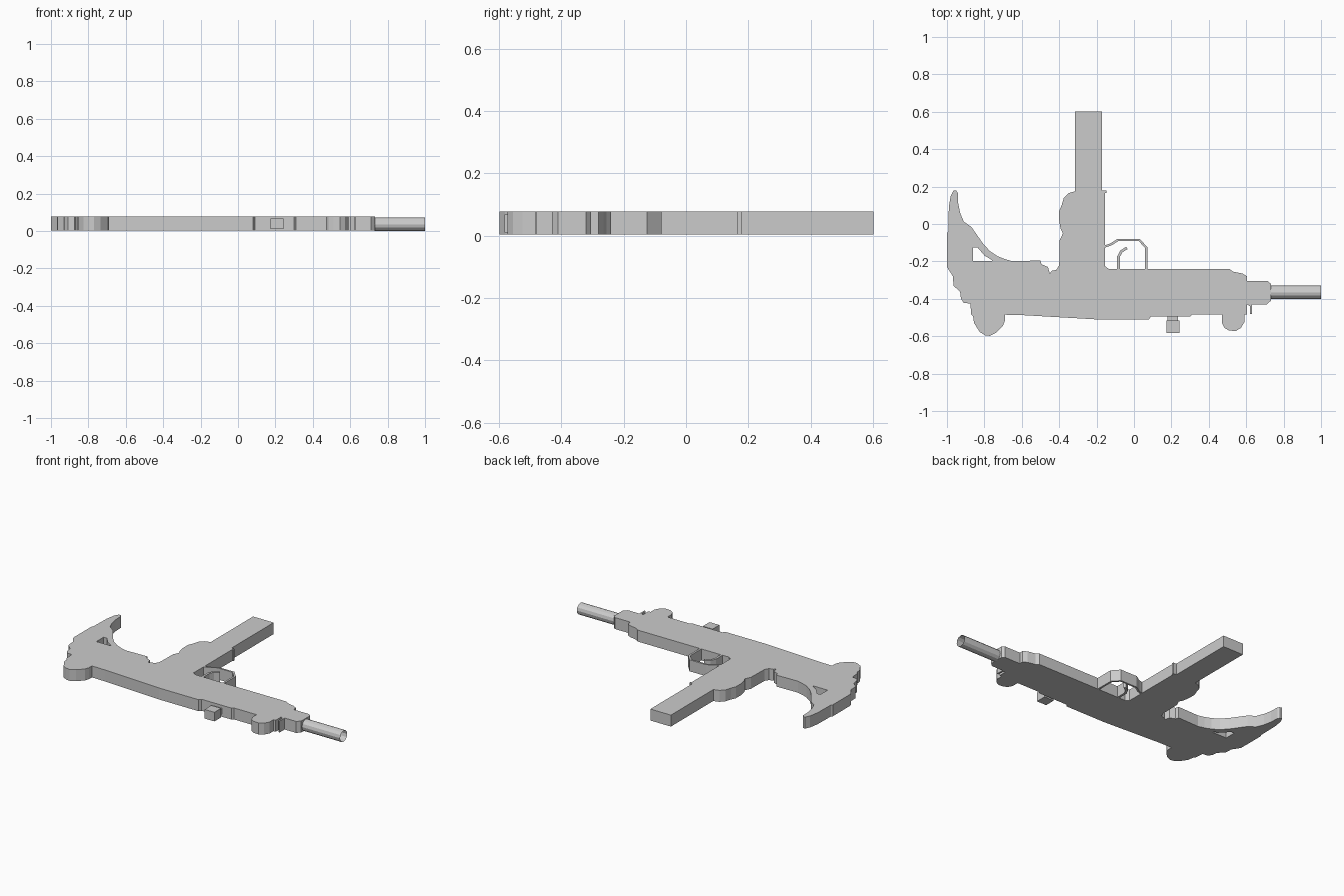
import bpy, bmesh, math
from mathutils import Vector

if "Cube" in bpy.data.objects:
    bpy.data.objects.remove(bpy.data.objects["Cube"])

Z0, Z1 = 0.004, 0.077


def make_object(name, bm):
    bmesh.ops.recalc_face_normals(bm, faces=bm.faces[:])
    mesh = bpy.data.meshes.new(name)
    bm.to_mesh(mesh)
    bm.free()
    obj = bpy.data.objects.new(name, mesh)
    bpy.context.collection.objects.link(obj)
    return obj


def slab(name, outline, seams=(), holes=(), z0=Z0, z1=Z1):
    """Flat part from an outline; seam edges touch another part and get no wall."""
    bm = bmesh.new()
    loops = [outline, *holes]
    rings = []
    for z in (z0, z1):
        edges, level = [], []
        for loop in loops:
            vs = [bm.verts.new((x, y, z)) for x, y in loop]
            edges += [bm.edges.new((vs[i - 1], vs[i])) for i in range(len(vs))]
            level.append(vs)
        bmesh.ops.triangle_fill(bm, edges=edges, use_beauty=True)
        rings.append(level)
    for k, (low, high) in enumerate(zip(*rings)):
        n = len(low)
        open_edges = {s % n for s in seams} if k == 0 else set()
        for i in range(n):
            if i not in open_edges:
                j = (i + 1) % n
                bm.faces.new((low[i], low[j], high[j], high[i]))
    bmesh.ops.dissolve_limit(bm, angle_limit=0.001, verts=bm.verts[:], edges=bm.edges[:]) if not holes else None
    return make_object(name, bm)


def strip(name, path, width, z0=Z0, z1=Z1):
    """Bent bar of even width following a path."""
    pts = [Vector(p) for p in path]
    left, right = [], []
    for i, p in enumerate(pts):
        a = (p - pts[i - 1]).normalized() if i else (pts[1] - p).normalized()
        b = (pts[i + 1] - p).normalized() if i < len(pts) - 1 else a
        t = (a + b).normalized()
        off = Vector((-t.y, t.x)) * (width / 2 / max(t.dot(a), 0.5))
        left.append(tuple(p + off))
        right.append(tuple(p - off))
    return slab(name, left + right[::-1], z0=z0, z1=z1)


# Shoulder stock with its small triangular opening
slab("stock", [
    (-.69, -.485), (-.69, -.188), (-.73, -.172), (-.77, -.145), (-.805, -.108),
    (-.835, -.065), (-.87, -.015), (-.91, .012), (-.93, .06), (-.94, .11),
    (-.942, .165), (-.95, .178), (-.965, .18), (-.98, .15), (-.99, .09),
    (-.993, -.04), (-1, -.05), (-1, -.23), (-.968, -.28), (-.965, -.33),
    (-.93, -.362), (-.925, -.40), (-.91, -.422), (-.875, -.425), (-.87, -.485)],
    seams=(0, -1),
    holes=[[(-.86, -.125), (-.837, -.125), (-.80, -.168), (-.76, -.192), (-.76, -.197), (-.86, -.197)]])

# Rear sight ears
slab("rear_sight", [
    (-.69, -.485), (-.87, -.485), (-.86, -.495), (-.855, -.53), (-.825, -.577),
    (-.795, -.595), (-.77, -.598), (-.735, -.58), (-.70, -.543), (-.69, -.515)], seams=(0,))

# Main housing
slab("receiver", [
    (-.69, -.188), (-.69, -.485), (-.6, -.487), (-.2, -.51), (.08, -.51),
    (.09, -.495), (.30, -.495), (.31, -.485), (.47, -.485), (.59, -.485),
    (.605, -.485), (.605, -.43), (.605, -.305), (.605, -.28), (.58, -.265),
    (.53, -.255), (.51, -.24), (-.135, -.24), (-.155, -.225), (-.40, -.22),
    (-.415, -.245), (-.44, -.25), (-.45, -.265), (-.46, -.23), (-.495, -.215),
    (-.50, -.195), (-.65, -.199)], seams=(0, 8, 11, 18))

# Front sight ears
slab("front_sight", [
    (.59, -.485), (.47, -.485), (.47, -.53), (.485, -.557), (.51, -.57),
    (.545, -.572), (.572, -.555), (.59, -.525)], seams=(0,))

# Barrel nut with its catch
slab("barrel_nut", [
    (.605, -.305), (.605, -.43), (.62, -.44), (.62, -.48), (.63, -.48),
    (.63, -.43), (.71, -.43), (.732, -.41), (.732, -.32), (.715, -.305)], seams=(0,))

# Hand grip and magazine
slab("grip", [
    (-.40, -.22), (-.155, -.225), (-.155, .165), (-.148, .165), (-.148, .178),
    (-.17, .178), (-.315, .175), (-.35, .165), (-.375, .14), (-.387, .10),
    (-.40, .07), (-.40, .02), (-.393, -.025), (-.38, -.05), (-.397, -.085)], seams=(0, 5))
slab("magazine", [(-.315, .175), (-.17, .178), (-.17, .602), (-.315, .602)], seams=(0,))

# Trigger guard and trigger
strip("trigger_guard", [
    (.066, -.242), (.066, -.127), (.028, -.085), (-.085, -.085),
    (-.125, -.11), (-.157, -.12)], .012)
strip("trigger", [(-.083, -.242), (-.083, -.175), (-.068, -.147), (-.038, -.128)], .014)

# Cocking knob on a narrower stem
slab("knob_stem", [(.18, -.515), (.235, -.515), (.235, -.49), (.18, -.49)], z0=.022, z1=.058)
slab("cocking_knob", [(.173, -.583), (.242, -.583), (.242, -.515), (.173, -.515)], z0=.01, z1=.068)

# Open-ended round barrel
bm = bmesh.new()
bmesh.ops.create_cone(bm, cap_ends=False, segments=12, radius1=.036, radius2=.036, depth=.27)
barrel = make_object("barrel", bm)
barrel.rotation_euler = (0, math.pi / 2, 0)
barrel.location = (.865, -.365, .036)
